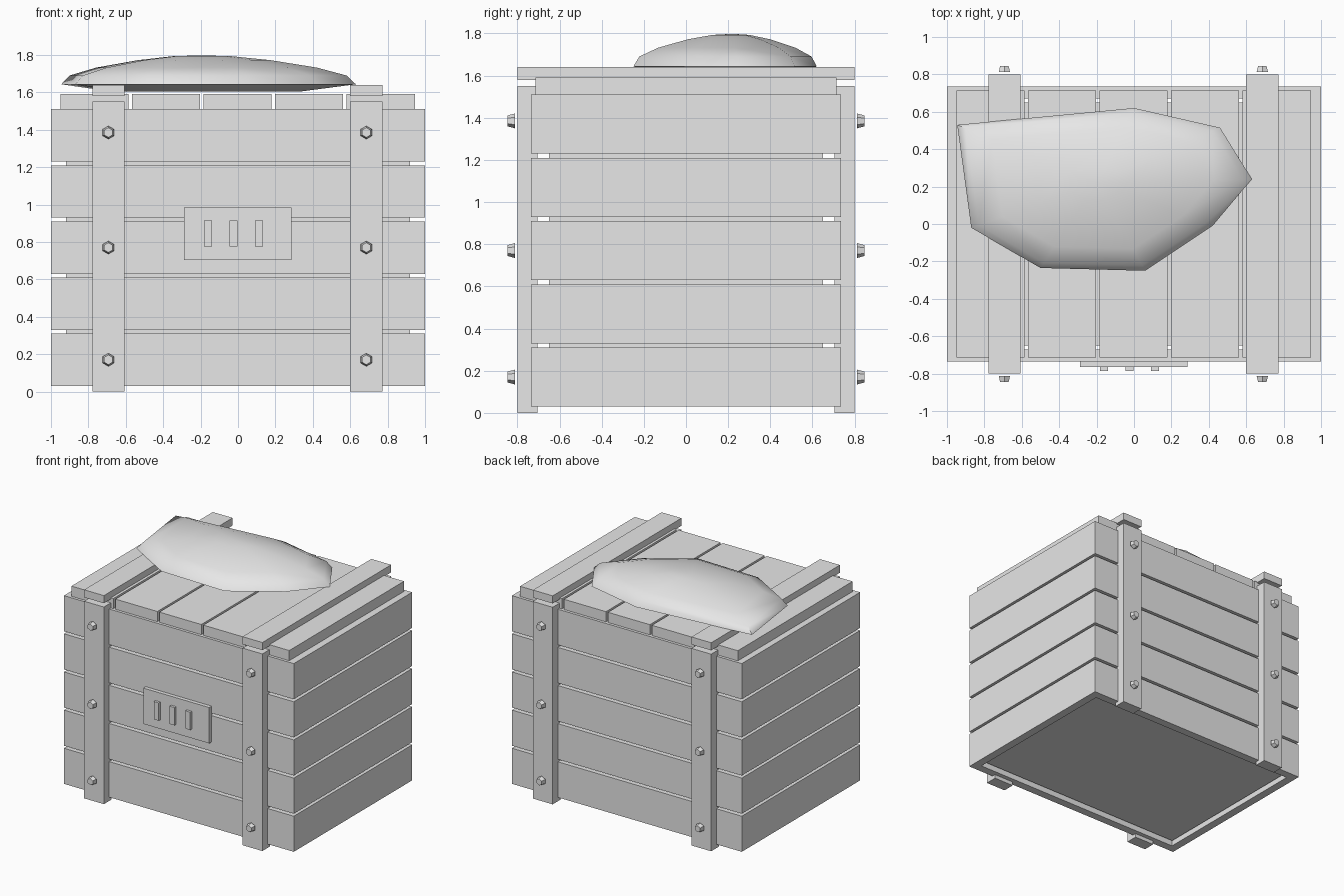
import bpy
import bmesh
from math import pi
from mathutils import Matrix

if "Cube" in bpy.data.objects:
    bpy.data.objects.remove(bpy.data.objects["Cube"])

GREY = (0.8, 0.8, 0.8, 1)
mat = bpy.data.materials.new("plain grey")
mat.use_nodes = True
mat.diffuse_color = GREY
mat.node_tree.nodes["Principled BSDF"].inputs["Base Color"].default_value = GREY


def finish(name, bm, smooth=False):
    bmesh.ops.recalc_face_normals(bm, faces=bm.faces)
    mesh = bpy.data.meshes.new(name)
    for f in bm.faces:
        f.smooth = smooth
    bm.to_mesh(mesh)
    bm.free()
    mesh.materials.append(mat)
    obj = bpy.data.objects.new(name, mesh)
    bpy.context.collection.objects.link(obj)
    return obj


def box(name, x, y, z):
    bm = bmesh.new()
    bmesh.ops.create_cube(bm, size=1)
    for v in bm.verts:
        v.co = [lo + (c + 0.5) * (hi - lo) for c, (lo, hi) in zip(v.co, (x, y, z))]
    return finish(name, bm)


def loft(bm, rings):
    # Join closed rings of equal length with quads
    for a, b in zip(rings, rings[1:]):
        for i in range(len(a)):
            j = (i + 1) % len(a)
            bm.faces.new((a[i], a[j], b[j], b[i]))


def plank_course(name, z0, z1):
    # Hollow rectangular course of boards
    bm = bmesh.new()
    rings = []
    for hx, hy, z in ((1, 0.735, z0), (1, 0.735, z1), (0.935, 0.67, z1), (0.935, 0.67, z0)):
        rings.append([bm.verts.new((sx * hx, sy * hy, z))
                      for sx, sy in ((-1, -1), (1, -1), (1, 1), (-1, 1))])
    loft(bm, rings + rings[:1])
    return finish(name, bm)


# Crate walls and inner box
for i in range(5):
    z = 0.03 + 0.3 * i
    plank_course(f"wall_planks_{i + 1}", z, z + 0.28)
box("inner_box", (-0.92, 0.92), (-0.65, 0.65), (0.06, 1.5))

# Lid boards
for i in range(5):
    x = -0.95 + 0.3825 * i
    box(f"lid_board_{i + 1}", (x, x + 0.365), (-0.713, 0.713), (1.51, 1.59))

# Uprights, lid battens and hexagonal bolts
for side, x in (("right", -0.693), ("left", 0.686)):
    span = (x - 0.086, x + 0.086)
    box(f"{side}_lid_batten", span, (-0.8, 0.8), (1.58, 1.64))
    for end, s in (("front", -1), ("back", 1)):
        box(f"{side}_{end}_upright", span, sorted((s * 0.705, s * 0.8)), (0, 1.55))
        for i, z in enumerate((0.17, 0.77, 1.385)):
            bm = bmesh.new()
            bmesh.ops.create_cone(bm, cap_ends=True, segments=6,
                                  radius1=0.035, radius2=0.026, depth=0.034)
            bm.transform(Matrix.Translation((x, s * 0.829, z)) @ Matrix.Rotation(-s * pi / 2, 4, "X"))
            finish(f"{side}_{end}_bolt_{i + 1}", bm)

# Front plate with raised bars
box("front_plate", (-0.288, 0.285), (-0.765, -0.73), (0.703, 0.985))
for i in range(3):
    x = -0.183 + 0.137 * i
    box(f"plate_bar_{i + 1}", (x, x + 0.043), (-0.785, -0.76), (0.775, 0.915))

# Lumpy sack lying on the lid
outline = ((-0.945, 0.53), (0, 0.62), (0.46, 0.515), (0.63, 0.24),
           (0.42, -0.01), (0.06, -0.25), (-0.5, -0.235), (-0.87, -0.02))
cx, cy = -0.2, 0.22
layers = ((0.65, 1.605), (1, 1.643), (0.94, 1.69), (0.75, 1.732), (0.45, 1.772), (0.2, 1.793))
bm = bmesh.new()
rings = [[bm.verts.new((cx + (x - cx) * k, cy + (y - cy) * k, z)) for x, y in outline]
         for k, z in layers]
loft(bm, rings)
bm.faces.new(rings[0])
peak = bm.verts.new((cx, cy, 1.798))
for i, v in enumerate(rings[-1]):
    bm.faces.new((v, rings[-1][(i + 1) % len(outline)], peak))
sack = finish("sack", bm, smooth=True)
bpy.context.view_layer.objects.active = sack
sack.select_set(True)
bpy.ops.object.shade_smooth_by_angle(angle=pi / 3)
